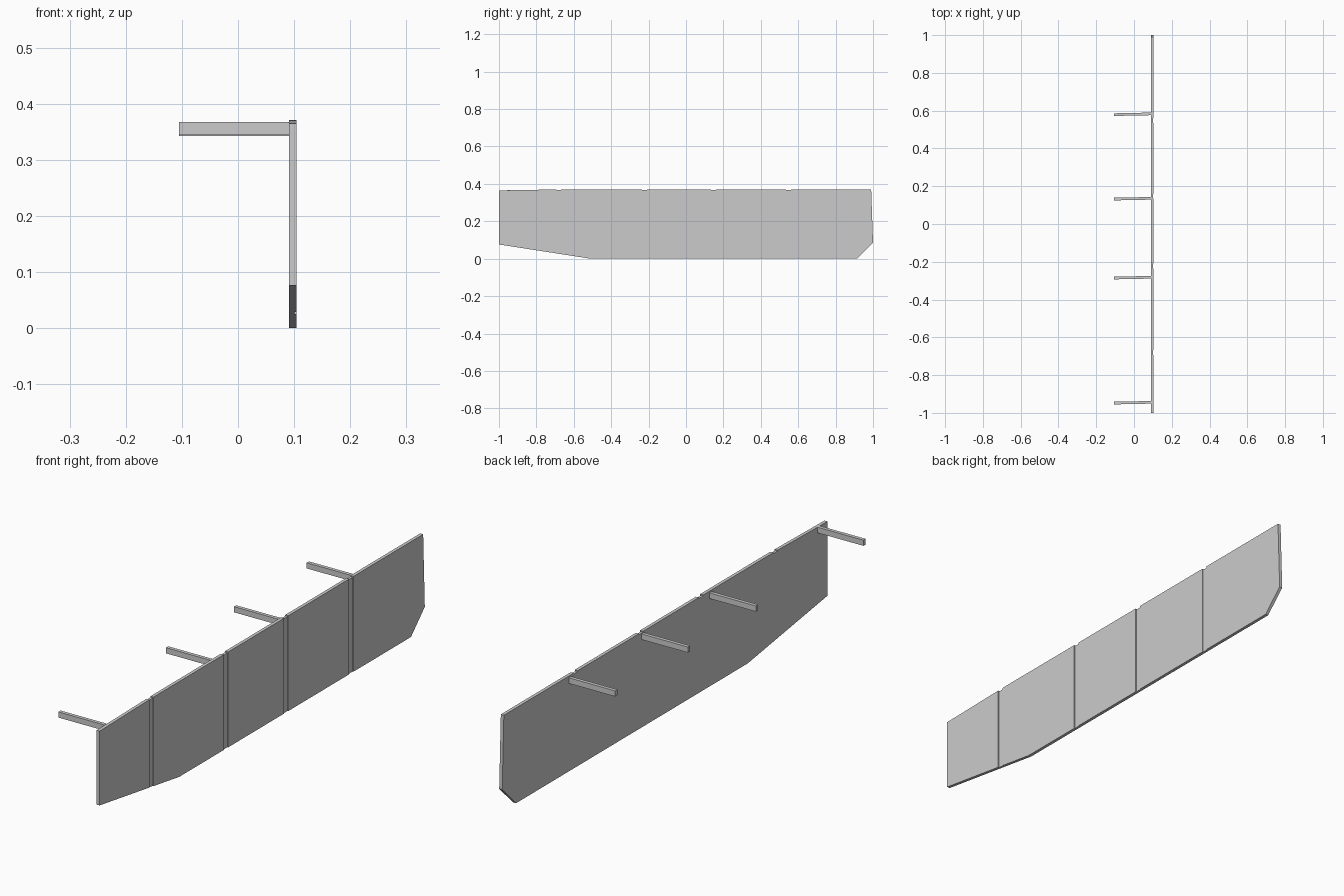
import bpy, bmesh

if "Cube" in bpy.data.objects:
    bpy.data.objects.remove(bpy.data.objects["Cube"])

# Side outline of the whole board in (y, z)
OUTLINE = [(-1, 0.076), (-0.51, 0), (0.915, 0), (1, 0.085),
           (0.99, 0.371), (-0.65, 0.371), (-1, 0.365)]
X_IN, X_OUT = 0.091, 0.104
SEAMS = [(-0.693, -0.667), (-0.236, -0.209), (0.134, 0.16), (0.535, 0.561)]


def finish(bm, name):
    bmesh.ops.recalc_face_normals(bm, faces=bm.faces)
    me = bpy.data.meshes.new(name)
    bm.to_mesh(me)
    bm.free()
    ob = bpy.data.objects.new(name, me)
    bpy.context.collection.objects.link(ob)
    return ob


def board_slice(name, y0, y1, x0, x1, drop=0):
    """Part of the board outline between y0 and y1, extruded in x."""
    bm = bmesh.new()
    bm.faces.new([bm.verts.new((x0, y, z)) for y, z in OUTLINE])
    for y, n in ((y0, -1), (y1, 1)):
        bmesh.ops.bisect_plane(bm, geom=bm.verts[:] + bm.edges[:] + bm.faces[:],
                               plane_co=(0, y, 0), plane_no=(0, n, 0), clear_outer=True)
    for v in bm.verts:
        if v.co.z > 0.3:
            v.co.z -= drop
    r = bmesh.ops.extrude_face_region(bm, geom=bm.faces[:])
    vs = [g for g in r["geom"] if isinstance(g, bmesh.types.BMVert)]
    bmesh.ops.translate(bm, verts=vs, vec=(x1 - x0, 0, 0))
    return finish(bm, name)


# Flat panels separated by slightly recessed seam strips
cuts = [-1.01] + [y for s in SEAMS for y in s] + [1.01]
for i in range(0, len(cuts), 2):
    board_slice(f"side_panel_{i // 2 + 1}", cuts[i], cuts[i + 1], X_IN, X_OUT)
for i, (a, b) in enumerate(SEAMS):
    board_slice(f"seam_strip_{i + 1}", a, b, X_IN, X_OUT - 0.003, 0.004)


# Support arms reaching inward, skewed very slightly
def arm(name, y, z0, z1):
    bm = bmesh.new()
    bmesh.ops.create_cube(bm, size=1)
    for v in bm.verts:
        left = v.co.x < 0
        v.co = (-0.105 if left else X_IN,
                y + v.co.y * 0.014 + (-0.002 if left else 0.002),
                z1 if v.co.z > 0 else z0)
    finish(bm, name)


for i, (y, z) in enumerate([(-0.946, 0.345), (-0.284, 0.342), (0.134, 0.342), (0.581, 0.342)]):
    arm(f"support_arm_{i + 1}", y, z, z + 0.022)
